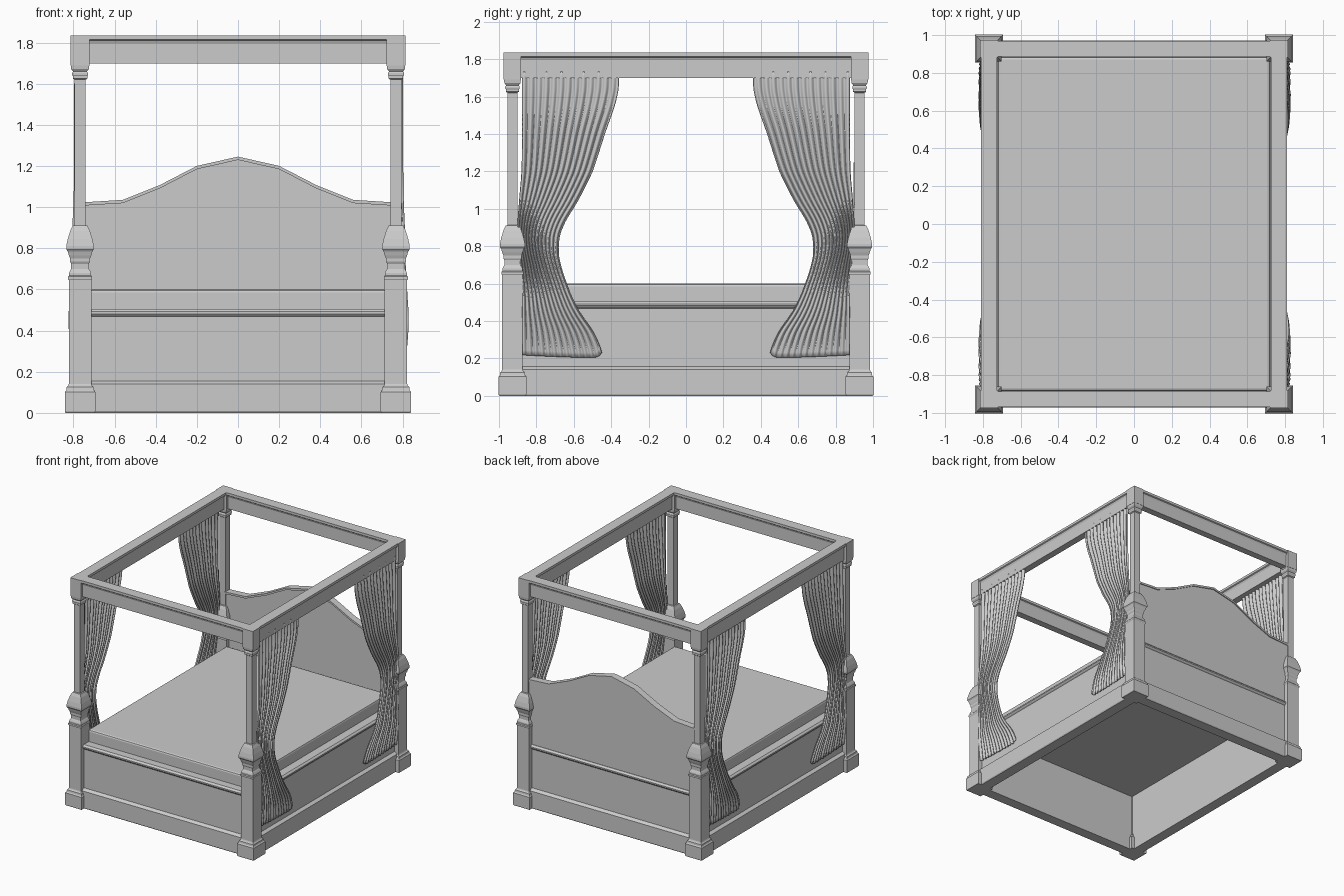
import bpy, bmesh, math

if "Cube" in bpy.data.objects:
    bpy.data.objects.remove(bpy.data.objects["Cube"])

PX, PY = 0.768, 0.928   # post centres


def make(name, bm, smooth=False):
    bmesh.ops.recalc_face_normals(bm, faces=bm.faces)
    me = bpy.data.meshes.new(name)
    bm.to_mesh(me)
    bm.free()
    ob = bpy.data.objects.new(name, me)
    bpy.context.collection.objects.link(ob)
    for p in me.polygons:
        p.use_smooth = smooth
    return ob


def rect_loft(name, prof, hx=0, hy=0, cx=0, cy=0, ring=False):
    """Loft rectangles of half size (hx+o, hy+o) through profile points (o, z)."""
    bm = bmesh.new()
    rows = [[bm.verts.new((cx + sx * (hx + o), cy + sy * (hy + o), z))
             for sx, sy in ((-1, -1), (1, -1), (1, 1), (-1, 1))] for o, z in prof]
    pairs = list(zip(rows, rows[1:]))
    if ring:
        pairs.append((rows[-1], rows[0]))
    else:
        bm.faces.new(rows[0])
        bm.faces.new(rows[-1])
    for a, b in pairs:
        for i in range(4):
            j = (i + 1) % 4
            bm.faces.new((a[i], a[j], b[j], b[i]))
    return make(name, bm)


def extrude_outline(name, pts, y0, y1):
    bm = bmesh.new()
    f = bm.faces.new([bm.verts.new((x, y0, z)) for x, z in pts])
    r = bmesh.ops.extrude_face_region(bm, geom=[f])
    for v in r["geom"]:
        if isinstance(v, bmesh.types.BMVert):
            v.co.y = y1
    return make(name, bm)


# Four turned square posts
POST = [(.070, 0), (.074, .006), (.074, .102), (.067, .11), (.065, .125), (.058, .132), (.055, .14),
        (.055, .645), (.059, .652), (.059, .662), (.054, .668), (.054, .68), (.048, .692),
        (.043, .70), (.043, .725), (.048, .735), (.048, .75), (.054, .765), (.060, .785),
        (.067, .795), (.067, .812), (.060, .845), (.048, .885), (.036, .91), (.027, .912),
        (.027, 1.62), (.035, 1.626), (.035, 1.638), (.039, 1.644), (.039, 1.652), (.034, 1.66),
        (.043, 1.672), (.045, 1.69), (.047, 1.69), (.047, 1.835)]
for sx, nx in ((-1, "left"), (1, "right")):
    for sy, ny in ((-1, "front"), (1, "back")):
        rect_loft(f"{ny}_{nx}_post", POST, cx=sx * PX, cy=sy * PY)

# Bed base: hollow frame with plinth and top bead
rect_loft("base_frame", [(-.048, 0), (.038, 0), (.043, .008), (.043, .14), (.032, .148), (.02, .156),
                         (.02, .468), (.028, .474), (.034, .482), (.034, .492), (.026, .50),
                         (.02, .505), (-.048, .505)], PX, PY, ring=True)

# Canopy frame with moulded lip
rect_loft("canopy_frame", [(-.042, 1.835), (.042, 1.835), (.042, 1.815), (.034, 1.81), (.028, 1.795),
                           (.028, 1.70), (-.028, 1.70), (-.028, 1.795), (-.034, 1.81),
                           (-.042, 1.815)], PX, PY, ring=True)

# Mattress
rect_loft("mattress", [(-.003, .47), (0, .475), (0, .585), (-.004, .595), (-.014, .60)], .722, .885)

# Headboard with shaped top and cap rail
half = [(0, 1.23), (.2, 1.185), (.38, 1.092), (.56, 1.02), (.75, 1.008)]
top = [(-x, z) for x, z in half[:0:-1]] + half
extrude_outline("headboard", [(.75, .49), (-.75, .49)] + top, .905, .945)
cap = [(x, z + .016) for x, z in reversed(top)]
extrude_outline("headboard_cap", top + cap, .895, .952)

# Curtain keys: z, outer edge y, inner edge y, offset x, fold depth
KEYS = [(1.735, .875, .358, .788, .007), (1.6, .875, .37, .791, .009), (1.4, .875, .435, .791, .010),
        (1.2, .878, .50, .791, .010), (1.05, .89, .575, .793, .010), (.9, .90, .66, .798, .011),
        (.8, .897, .682, .801, .011), (.7, .885, .67, .804, .010), (.55, .875, .62, .814, .009),
        (.45, .875, .57, .819, .009), (.33, .875, .49, .813, .008), (.205, .875, .445, .802, .006)]


def sample(z):
    for i in range(len(KEYS) - 1):
        a, b = KEYS[i], KEYS[i + 1]
        if z >= b[0] - 1e-6:
            t = (a[0] - z) / (a[0] - b[0])
            p, q = KEYS[max(i - 1, 0)], KEYS[min(i + 2, len(KEYS) - 1)]
            return [.5 * (2 * b0 + (b1 - p0) * t + (2 * p0 - 5 * b0 + 4 * b1 - q0) * t * t
                          + (3 * b0 - p0 - 3 * b1 + q0) * t ** 3)
                    for p0, b0, b1, q0 in zip(p[1:], a[1:], b[1:], q[1:])]
    return list(KEYS[-1][1:])


def curtain(name, sx, sy, shift):
    NU, NV = 112, 56
    bm = bmesh.new()
    grid = []
    for j in range(NV + 1):
        v = j / NV
        row = []
        for i in range(NU + 1):
            u = i / NU
            zb = .218 - .013 * math.sin(u * math.pi * .6) + .025 * max(0, (u - .9) / .1) ** 2
            z = 1.735 + (zb - 1.735) * v
            yo, yi, x, d = sample(z)
            pull = .2 * math.exp(-((z - .87) / .2) ** 2)      # gather folds at the tie
            w = u + pull * math.sin(math.pi * u) * -.5
            fold = d * (math.sin(u * math.tau * 13) + .3 * math.sin(u * math.tau * 5 + 1)) * .8
            row.append(bm.verts.new((sx * (x - shift + fold), sy * (yo + (yi - yo) * w), z)))
        grid.append(row)
    for a, b in zip(grid, grid[1:]):
        for i in range(NU):
            bm.faces.new((a[i], a[i + 1], b[i + 1], b[i]))
    ob = make(name, bm, True)
    m = ob.modifiers.new("thickness", "SOLIDIFY")
    m.thickness = .004
    m.offset = 0


# Four tied-back side curtains
for sx, nx, shift in ((-1, "left", .006), (1, "right", 0)):
    for sy, ny in ((-1, "front"), (1, "back")):
        curtain(f"{ny}_{nx}_curtain", sx, sy, shift)
